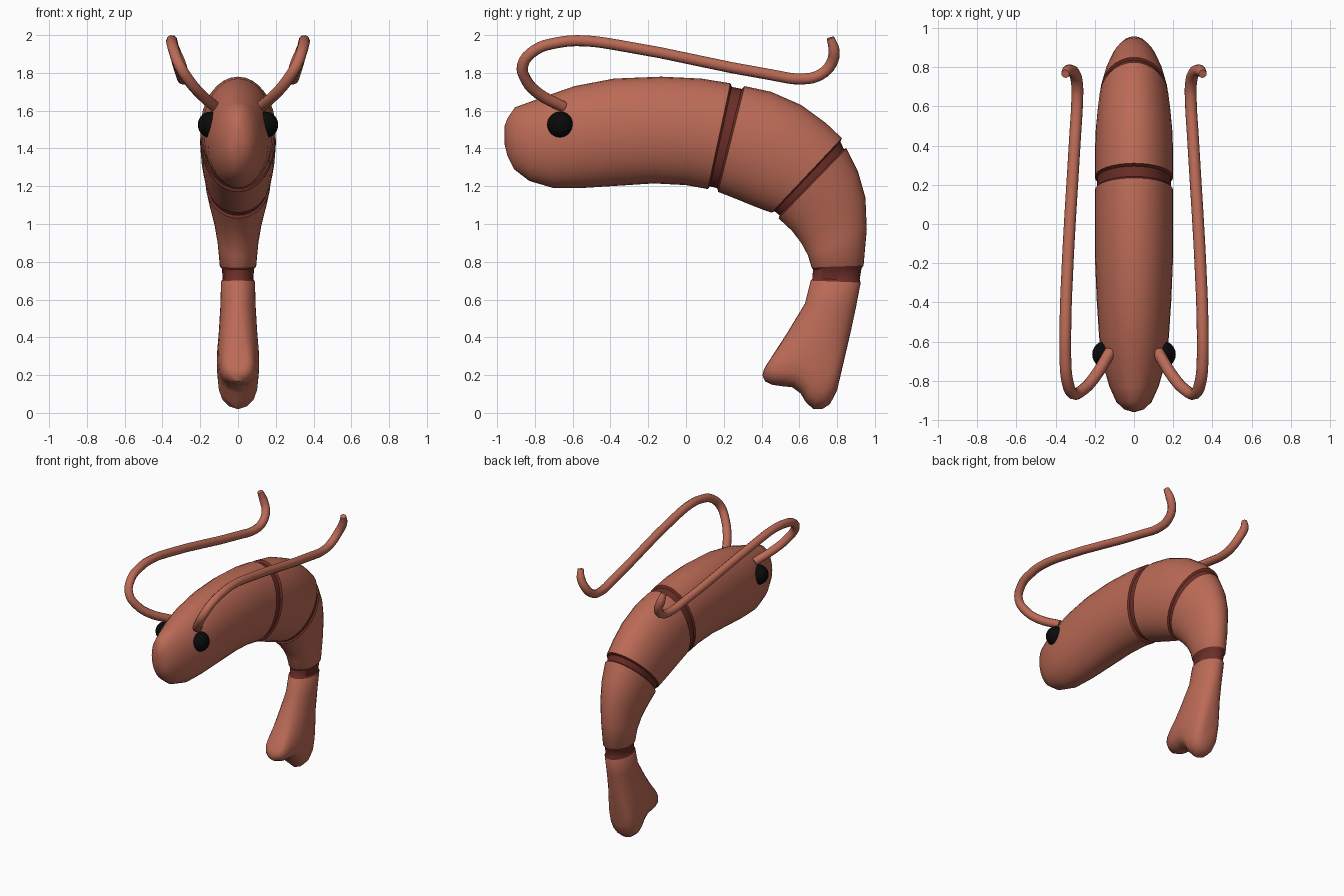
import bpy, bmesh, math

if "Cube" in bpy.data.objects:
    bpy.data.objects.remove(bpy.data.objects["Cube"])

def material(name, rgb):
    m = bpy.data.materials.new(name)
    m.diffuse_color = (*rgb, 1)
    m.use_nodes = True
    m.node_tree.nodes["Principled BSDF"].inputs["Base Color"].default_value = m.diffuse_color
    return m

SHELL = material("shell red", (0.50, 0.145, 0.093))
JOINT = material("joint dark red", (0.15, 0.027, 0.02))
BLACK = material("eye black", (0.003, 0.003, 0.003))
HALF = 16  # points along half of a cross-section

def lerp(a, b, t):
    return tuple(p + (q - p) * t for p, q in zip(a, b))

def along(path, u):
    """Point at fraction u of a polyline's length."""
    lens = [math.dist(a, b) for a, b in zip(path, path[1:])]
    d = u * sum(lens)
    for a, b, l in zip(path, path[1:], lens):
        if d <= l:
            return lerp(a, b, d / l)
        d -= l
    return path[-1]

def ring(spine, w, power=1.0):
    """Closed section: spine is a side-view line from back to belly, w the half width."""
    pts = []
    for i in range(2 * HALF):
        a = math.pi * i / HALF
        y, z = along(spine, (1 - math.cos(a)) / 2)
        s = math.sin(a)
        x = 0 if i % HALF == 0 else math.copysign(w * abs(s) ** power, s)
        pts.append((x, y, z))
    return pts

def station(s):
    return ring([s[0:2], s[2:4]], s[4])

def finish(ob, mats):
    for m in mats:
        ob.data.materials.append(m)
    bpy.ops.object.select_all(action='DESELECT')
    ob.select_set(True)
    bpy.context.view_layer.objects.active = ob

# Body segments: back y, z, belly y, z, half width
segments = [
    [(-.96, 1.52, -.96, 1.42, 0), (-.945, 1.56, -.945, 1.36, .05), (-.905, 1.618, -.91, 1.29, .09),
     (-.83, 1.645, -.83, 1.228, .125), (-.72, 1.685, -.70, 1.19, .16), (-.59, 1.73, -.56, 1.19, .178),
     (-.38, 1.77, -.40, 1.20, .19), (-.13, 1.78, -.17, 1.215, .20), (.08, 1.77, 0, 1.206, .20),
     (.235, 1.745, .115, 1.185, .199)],
    [(.31, 1.73, .17, 1.17, .20), (.45, 1.70, .26, 1.135, .20), (.61, 1.63, .35, 1.098, .195),
     (.74, 1.535, .41, 1.075, .186), (.825, 1.455, .453, 1.06, .177)],
    [(.85, 1.40, .49, 1.03, .172), (.91, 1.28, .56, .965, .152), (.95, 1.14, .61, .90, .127),
     (.957, .97, .645, .835, .108), (.94, .78, .665, .77, .096)],
    [(.925, .69, .66, .70, .09), (.90, .56, .63, .58, .093)],
]
rings, dark = [], set()
for k, seg in enumerate(segments):
    rings += [station(s) for s in seg]
    if k < len(segments) - 1:  # recessed dark joint up to the next segment
        n = len(rings) - 1
        dark |= {n, n + 1, n + 2}
        for t in (.15, .85):
            s = lerp(seg[-1], segments[k + 1][0], t)
            rings.append(ring([lerp(s[0:2], s[2:4], .03), lerp(s[0:2], s[2:4], .97)], s[4] - .01))

# Forked tail: the straight section bends into the two-lobed end outline
fork = [(.80, .12), (.76, .04), (.70, .01), (.65, .03), (.61, .10), (.575, .135),
        (.47, .145), (.42, .16), (.40, .20), (.42, .245)]
chord = [(.87, .42), (.54, .43)]
for t, w, p in ((0, .102, .8), (.3, .11, .65), (.55, .112, .55), (.75, .105, .5),
                (.88, .085, .5), (.96, .05, .5), (1, 0, 1)):
    path = [lerp(along(chord, i / 30), along(fork, i / 30), t) for i in range(31)]
    rings.append(ring(path, w, p))

bm = bmesh.new()
loops = [[bm.verts.new(p) for p in r] for r in rings]
for k, (a, b) in enumerate(zip(loops, loops[1:])):
    for i in range(2 * HALF):
        j = (i + 1) % (2 * HALF)
        f = bm.faces.new((a[i], a[j], b[j], b[i]))
        f.material_index = 1 if k in dark else 0
bmesh.ops.remove_doubles(bm, verts=bm.verts, dist=1e-5)
bmesh.ops.recalc_face_normals(bm, faces=bm.faces)
mesh = bpy.data.meshes.new("body")
bm.to_mesh(mesh)
bm.free()
body = bpy.data.objects.new("body", mesh)
bpy.context.collection.objects.link(body)
finish(body, [SHELL, JOINT])
bpy.ops.object.shade_smooth_by_angle(angle=math.radians(40))

# Feelers and eyes, one pair
feeler = [(.12, -.65, 1.62), (.20, -.78, 1.69), (.26, -.845, 1.76), (.31, -.865, 1.84), (.34, -.80, 1.92),
          (.35, -.68, 1.96), (.35, -.55, 1.97), (.345, -.35, 1.945), (.30, .45, 1.79),
          (.29, .62, 1.768), (.29, .71, 1.79), (.305, .77, 1.85), (.335, .783, 1.92), (.35, .765, 1.985)]
for side, name in ((1, "left"), (-1, "right")):
    cu = bpy.data.curves.new(name + "_feeler", 'CURVE')
    cu.dimensions = '3D'
    cu.bevel_depth = .03
    cu.bevel_resolution = 3
    cu.use_fill_caps = True
    cu.resolution_u = 4
    sp = cu.splines.new('BEZIER')
    sp.bezier_points.add(len(feeler) - 1)
    for i, (bp, (x, y, z)) in enumerate(zip(sp.bezier_points, feeler)):
        bp.co = (side * x, y, z)
        bp.handle_left_type = bp.handle_right_type = 'AUTO'
        bp.radius = .7 if i == len(feeler) - 1 else 1
    ob = bpy.data.objects.new(name + "_feeler", cu)
    bpy.context.collection.objects.link(ob)
    finish(ob, [SHELL])
    bpy.ops.object.convert(target='MESH')
    bpy.ops.object.shade_smooth_by_angle(angle=math.radians(50))

    bpy.ops.mesh.primitive_uv_sphere_add(segments=24, ring_count=14, radius=.07,
                                         location=(side * .143, -.665, 1.525))
    eye = bpy.context.object
    eye.name = name + "_eye"
    finish(eye, [BLACK])
    bpy.ops.object.shade_smooth()
